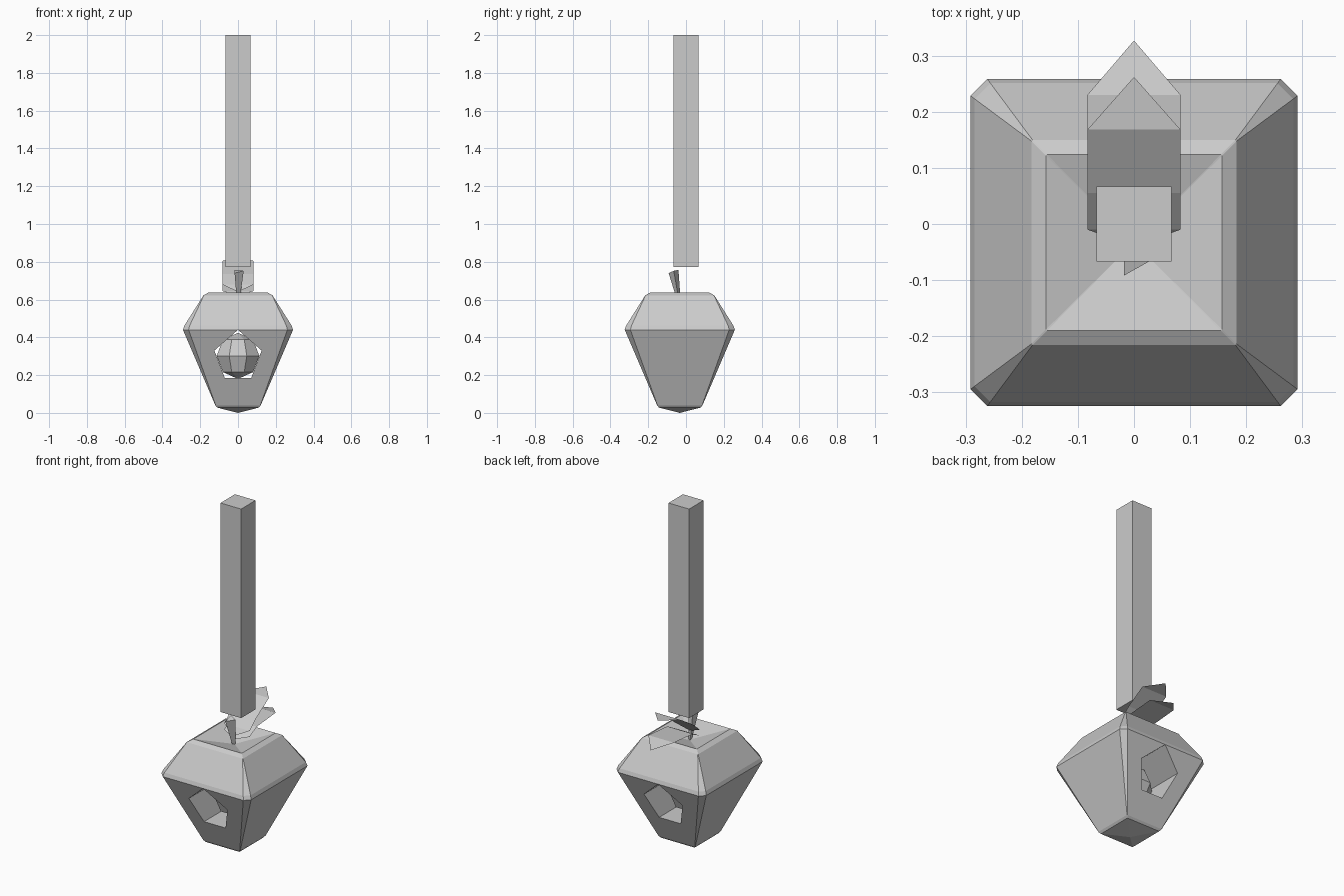
import bpy, bmesh, math
from mathutils import Matrix

if "Cube" in bpy.data.objects:
    bpy.data.objects.remove(bpy.data.objects["Cube"])

grey = bpy.data.materials.new("plain grey")
grey.diffuse_color = (0.6, 0.6, 0.6, 1)
grey.use_nodes = True
grey.node_tree.nodes["Principled BSDF"].inputs["Base Color"].default_value = grey.diffuse_color


def make(name, bm, recalc=True):
    bmesh.ops.remove_doubles(bm, verts=bm.verts, dist=0.0005)
    if recalc:
        bmesh.ops.recalc_face_normals(bm, faces=bm.faces)
    me = bpy.data.meshes.new(name)
    bm.to_mesh(me)
    bm.free()
    me.materials.append(grey)
    ob = bpy.data.objects.new(name, me)
    bpy.context.collection.objects.link(ob)
    return ob


def loft(bm, rings, caps=True):
    rows = [[bm.verts.new(p) for p in r] for r in rings]
    n = len(rows[0])
    for a, b in zip(rows, rows[1:]):
        for i in range(n):
            j = (i + 1) % n
            bm.faces.new((a[i], a[j], b[j], b[i]))
    if caps:
        bm.faces.new(rows[0][::-1])
        bm.faces.new(rows[-1])
    return rows


# Faceted apple: square rings whose corners are cut at the widest level
CY = -0.033


def ring(half, z, cut):
    h, c = half, max(half - cut, 0)
    pts = [(h, -c), (h, c), (c, h), (-c, h), (-h, c), (-h, -c), (-c, -h), (c, -h)]
    return [(x, y + CY, z) for x, y in pts]


levels = [(0.11, 0.028, 0.002), (0.12, 0.04, 0.002), (0.2915, 0.44, 0.03),
          (0.284, 0.462, 0.028), (0.183, 0.622, 0.002), (0.157, 0.637, 0.002)]
bm = bmesh.new()
rows = loft(bm, [ring(*l) for l in levels], caps=False)
for row, z in ((rows[0], 0.0), (rows[-1], 0.59)):
    tip = bm.verts.new((0, CY, z))
    for i in range(8):
        bm.faces.new((row[i], row[(i + 1) % 8], tip))
apple = make("apple", bm)

# Five-sided tunnel from front to back
outline = [(0, 0.44), (0.125, 0.33), (0.07, 0.185), (-0.07, 0.185), (-0.125, 0.33)]
bm = bmesh.new()
loft(bm, [[(x, y, z) for x, z in outline] for y in (-0.6, 0.6)])
cutter = make("tunnel_cutter", bm)
mod = apple.modifiers.new("tunnel", "BOOLEAN")
mod.operation = "DIFFERENCE"
mod.solver = "EXACT"
mod.object = cutter
bpy.context.view_layer.objects.active = apple
bpy.ops.object.modifier_apply(modifier=mod.name)
cutter.hide_render = True
bpy.data.objects.remove(cutter)

# Low-poly core in the tunnel
bm = bmesh.new()
bmesh.ops.create_uvsphere(
    bm, u_segments=8, v_segments=4, radius=0.122,
    matrix=Matrix.Translation((0, CY, 0.302)) @ Matrix.Rotation(math.pi / 8, 4, "Z"))
make("core", bm)

# Three-sided stem widening upward
bm = bmesh.new()
loft(bm, [[(-0.006, -0.045, 0.59), (0.008, -0.036, 0.59), (-0.006, -0.028, 0.59)],
          [(-0.018, -0.092, 0.74), (0.03, -0.065, 0.752), (-0.018, -0.04, 0.757)]])
make("stem", bm)


# Flat leaves bent along their length
def leaf(name, base, sections, tip):
    bm = bmesh.new()
    pairs = [[bm.verts.new((s * 0.083, y, z)) for s in (-1, 1)] for y, z in sections]
    bm.faces.new((bm.verts.new((0, *base)), pairs[0][1], pairs[0][0]))
    for a, b in zip(pairs, pairs[1:]):
        bm.faces.new((a[0], a[1], b[1], b[0]))
    bm.faces.new((pairs[-1][0], pairs[-1][1], bm.verts.new((0, *tip))))
    make(name, bm, recalc=False)


leaf("lower_leaf", (-0.04, 0.62), [(-0.01, 0.645), (0.055, 0.68), (0.23, 0.695)], (0.327, 0.665))
leaf("upper_leaf", (-0.04, 0.64), [(-0.01, 0.68), (0.055, 0.735), (0.168, 0.805)], (0.262, 0.815))

# Tall square bar above
bm = bmesh.new()
loft(bm, [[(x, y, z) for x, y in ((-0.067, -0.067), (0.067, -0.067), (0.067, 0.067), (-0.067, 0.067))]
          for z in (0.773, 2.0)])
make("bar", bm)
